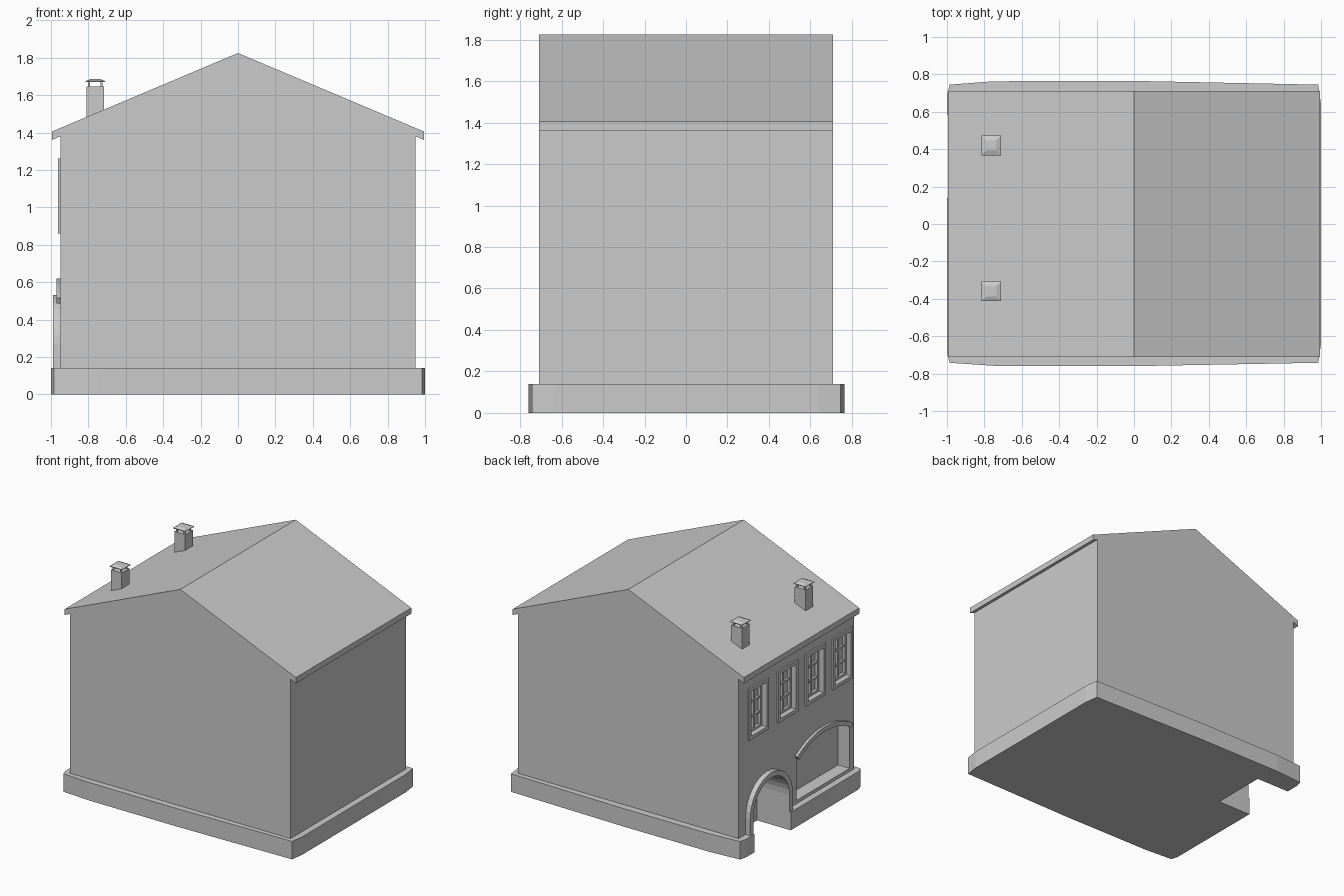
import bpy, bmesh
from math import sin, cos, pi, asin

if "Cube" in bpy.data.objects:
    bpy.data.objects.remove(bpy.data.objects["Cube"])


def make(name, verts, faces):
    bm = bmesh.new()
    vs = [bm.verts.new(v) for v in verts]
    for f in faces:
        bm.faces.new([vs[i] for i in f])
    bmesh.ops.recalc_face_normals(bm, faces=bm.faces)
    me = bpy.data.meshes.new(name)
    bm.to_mesh(me)
    bm.free()
    ob = bpy.data.objects.new(name, me)
    bpy.context.collection.objects.link(ob)
    return ob


def prism(name, pts, a, b, axis):
    """Extrude a 2D outline from a to b along the axis."""
    def at(p, t):
        return {'x': (t, p[0], p[1]), 'y': (p[0], t, p[1]), 'z': (p[0], p[1], t)}[axis]
    n = len(pts)
    faces = [tuple(range(n)), tuple(range(n, 2 * n))]
    faces += [(i, (i + 1) % n, n + (i + 1) % n, n + i) for i in range(n)]
    return make(name, [at(p, a) for p in pts] + [at(p, b) for p in pts], faces)


def band(name, outer, inner, x0, x1, closed):
    """Moulding between two facade outlines, given as (y, z) points."""
    n = len(outer)
    verts = [(x, *p) for x in (x0, x1) for loop in (outer, inner) for p in loop]
    faces = []
    for i in range(n if closed else n - 1):
        j = (i + 1) % n
        for a, b in ((0, n), (n, 3 * n), (3 * n, 2 * n), (2 * n, 0)):
            faces.append((a + i, a + j, b + j, b + i))
    if not closed:
        faces += [(k, n + k, 3 * n + k, 2 * n + k) for k in (0, n - 1)]
    return make(name, verts, faces)


def rect(y0, y1, z0, z1):
    return [(y0, z0), (y1, z0), (y1, z1), (y0, z1)]


def box(name, x0, x1, y0, y1, z0, z1):
    return prism(name, rect(y0, y1, z0, z1), x0, x1, 'x')


def arc(cy, cz, r, half, n):
    """Arc centred on vertical, spanning +-half radians."""
    return [(cy + r * sin(-half + 2 * half * i / n), cz + r * cos(-half + 2 * half * i / n))
            for i in range(n + 1)]


def cut(ob, cutter):
    cutter.hide_render = True
    m = ob.modifiers.new("cut", 'BOOLEAN')
    m.operation, m.solver, m.object = 'DIFFERENCE', 'EXACT', cutter
    bpy.context.view_layer.objects.active = ob
    bpy.ops.object.modifier_apply(modifier=m.name)


def drop(cutter):
    bpy.data.objects.remove(cutter, do_unlink=True)


# House body with its gable roof, and the slightly bowed plinth
half = [(0.95, 0.14), (0.95, 1.38), (0.995, 1.36), (0.995, 1.405)]
house = prism("house_body", half + [(0, 1.825)] + [(-x, z) for x, z in reversed(half)],
              -0.71, 0.71, 'y')
plinth = prism("plinth", [(-0.985, 0.745), (-0.75, 0.763), (0, 0.765), (0.985, 0.745), (1, 0.64),
                          (1, -0.64), (0.985, -0.742), (0, -0.76), (-0.75, -0.758),
                          (-0.985, -0.742), (-1, -0.69), (-1, 0.69)], 0, 0.14, 'z')

# Arched doorway through plinth and wall, with raised surround
DY, DR, DZ = 0.362, 0.222, 0.27


def door_outline(r, z0):
    return [(DY - r, z0)] + arc(DY, DZ, r, pi / 2, 16) + [(DY + r, z0)]


c = prism("door_cutter", door_outline(DR, -0.1), -1.1, -0.71, 'x')
cut(house, c)
cut(plinth, c)
drop(c)
band("door_surround", door_outline(DR + 0.04, 0.14), door_outline(DR, 0.14), -0.99, -0.94, False)

# Wide shop window with shallow arch and hood moulding
SY, SR = -0.33, 0.586
SC = 0.585 - SR
ang = asin(0.325 / SR)
arch = arc(SY, SC, SR, ang, 14)
c = prism("shop_cutter", [(SY - 0.325, 0.165)] + arch + [(SY + 0.325, 0.165)], -1.1, -0.85, 'x')
cut(house, c)
drop(c)
band("shop_hood", arc(SY, SC, SR + 0.035, ang, 14), arch, -0.97, -0.94, False)

# Four upper windows: recess, frame, sash and glazing bars
for i, y in enumerate((0.475, 0.115, -0.225, -0.56)):
    y0, y1, z0, z1 = y - 0.122, y + 0.122, 0.86, 1.26
    t = 0.027
    inner = (y0 + t, y1 - t, z0 + t, z1 - t)
    c = box("window_cutter", -1.1, -0.9, *inner)
    cut(house, c)
    drop(c)
    band(f"window_frame_{i}", rect(y0, y1, z0, z1), rect(*inner), -0.962, -0.945, True)
    s = 0.018
    band(f"window_sash_{i}", rect(*inner),
         rect(inner[0] + s, inner[1] - s, inner[2] + s, inner[3] - s), -0.922, -0.9, True)
    box(f"glazing_upright_{i}", -0.918, -0.9, y - 0.007, y + 0.007, inner[2], inner[3])
    for k in (1, 2):
        z = inner[2] + (inner[3] - inner[2]) * k / 3
        box(f"glazing_bar_{i}_{k}", -0.917, -0.9, inner[0], inner[1], z - 0.007, z + 0.007)

# Two chimneys: stack following the roof slope, corner posts and a low cap
for i, y in enumerate((0.42, -0.36)):
    x, w = -0.763, 0.047
    prism(f"chimney_stack_{i}", [(x - w, 1.475), (x + w, 1.515), (x + w, 1.645), (x - w, 1.645)],
          y - w, y + w, 'y')
    for sx in (-1, 1):
        for sy in (-1, 1):
            px, py = x + sx * 0.033, y + sy * 0.033
            box(f"chimney_post_{i}_{sx}_{sy}", px - 0.005, px + 0.005, py - 0.005, py + 0.005,
                1.64, 1.675)
    ring = [(-1, -1), (1, -1), (1, 1), (-1, 1)]
    rows = [(0.053, 1.67), (0.053, 1.675), (0.028, 1.685)]
    verts = [(x + a * r, y + b * r, z) for r, z in rows for a, b in ring]
    faces = [(0, 1, 2, 3), (8, 9, 10, 11)]
    faces += [(o + k, o + (k + 1) % 4, o + 4 + (k + 1) % 4, o + 4 + k) for o in (0, 4) for k in range(4)]
    make(f"chimney_cap_{i}", verts, faces)
